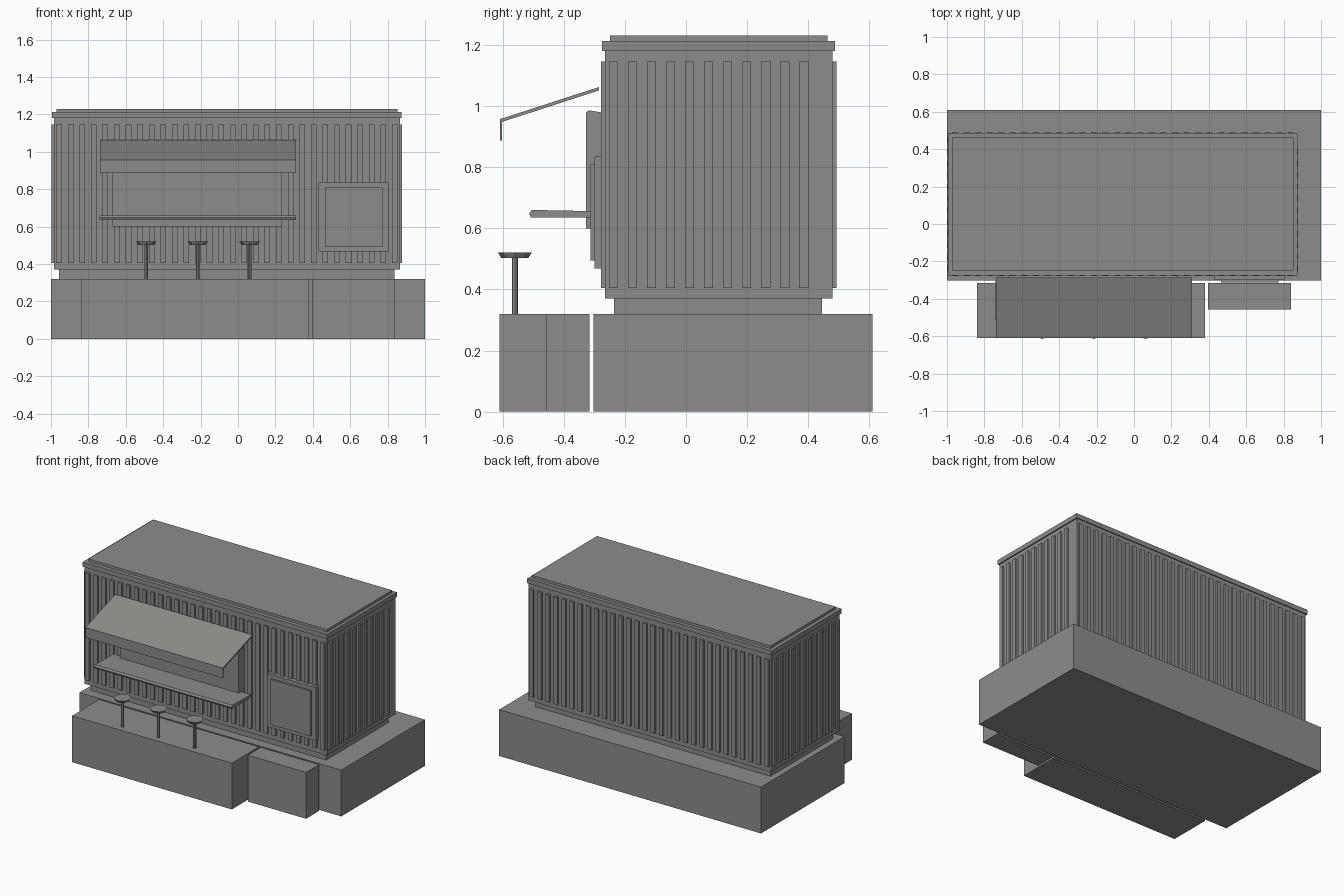
import bpy
import bmesh
from math import pi

cube = bpy.data.objects.get("Cube")
if cube:
    bpy.data.objects.remove(cube, do_unlink=True)

grey = bpy.data.materials.new("warm grey")
grey.use_nodes = True
colour = (0.27, 0.265, 0.255, 1)
grey.diffuse_color = colour
grey.node_tree.nodes["Principled BSDF"].inputs["Base Color"].default_value = colour


def finish(name, bm):
    bmesh.ops.recalc_face_normals(bm, faces=bm.faces)
    mesh = bpy.data.meshes.new(name)
    bm.to_mesh(mesh)
    bm.free()
    mesh.materials.append(grey)
    obj = bpy.data.objects.new(name, mesh)
    bpy.context.collection.objects.link(obj)
    return obj


def add_box(bm, xs, ys, zs):
    verts = bmesh.ops.create_cube(bm, size=1)["verts"]
    for v in verts:
        for i, (low, high) in enumerate((xs, ys, zs)):
            v.co[i] = high if v.co[i] > 0 else low


def box(name, xs, ys, zs):
    bm = bmesh.new()
    add_box(bm, xs, ys, zs)
    return finish(name, bm)


def extrude_x(name, profile, x0, x1):
    """Sweep a (y, z) outline along x."""
    bm = bmesh.new()
    face = bm.faces.new([bm.verts.new((x0, y, z)) for y, z in profile])
    moved = bmesh.ops.extrude_face_region(bm, geom=[face])["geom"]
    for v in moved:
        if isinstance(v, bmesh.types.BMVert):
            v.co.x = x1
    return finish(name, bm)


# Ground blocks
box("base_block", (-1, 1), (-0.302, 0.61), (0, 0.32))
box("front_deck", (-0.84, 0.38), (-0.61, -0.315), (0, 0.32))
box("front_step", (0.395, 0.84), (-0.457, -0.315), (0, 0.32))

# Kiosk body and roof
LEFT, RIGHT, FRONT, BACK = -0.985, 0.865, -0.265, 0.48
box("plinth", (-0.957, 0.838), (-0.235, 0.445), (0.32, 0.37))
box("body", (LEFT, RIGHT), (FRONT, BACK), (0.37, 1.18))
box("roof_band", (-0.995, 0.873), (-0.275, 0.487), (1.18, 1.212))
box("roof_cap", (-0.97, 0.853), (-0.248, 0.463), (1.212, 1.23))

# Vertical cladding ribs on all four walls
HALF, DEPTH, PITCH = 0.015, 0.013, 0.0623
RIB_Z = (0.405, 1.145)
ribs = bmesh.new()
for i in range(30):
    x = -0.957 + i * 0.0619
    for y0, y1 in ((FRONT - DEPTH, FRONT), (BACK, BACK + DEPTH)):
        add_box(ribs, (x - HALF, x + HALF), (y0, y1), RIB_Z)
for i in range(12):
    y = -0.2377 + i * PITCH
    add_box(ribs, (LEFT - DEPTH, LEFT), (y - HALF, y + HALF), RIB_Z)
    if i < 11:
        add_box(ribs, (RIGHT, RIGHT + DEPTH), (y - HALF, y + HALF), RIB_Z)
finish("cladding_ribs", ribs)

# Serving window with a chamfered top, counter and awning
extrude_x("serving_window",
          [(-0.27, 0.6), (-0.328, 0.6), (-0.328, 0.978), (-0.318, 0.986), (-0.27, 0.978)],
          -0.67, 0.235)
extrude_x("counter",
          [(-0.3, 0.636), (-0.508, 0.636), (-0.513, 0.648), (-0.505, 0.66), (-0.3, 0.656)],
          -0.74, 0.31)
extrude_x("awning",
          [(-0.285, 1.062), (-0.609, 0.957), (-0.609, 0.887), (-0.602, 0.887),
           (-0.602, 0.948), (-0.285, 1.051)],
          -0.738, 0.31)

# Menu board
box("board_frame", (0.43, 0.805), (-0.3, -0.27), (0.468, 0.835))
box("board_panel", (0.465, 0.773), (-0.312, -0.3), (0.495, 0.808))

# Bar stools
for x, label in ((-0.49, "right"), (-0.215, "middle"), (0.062, "left")):
    for part, low, high, z0, z1 in (("seat", 0.044, 0.055, 0.502, 0.52),
                                    ("post", 0.01, 0.01, 0.32, 0.502)):
        bm = bmesh.new()
        bmesh.ops.create_cone(bm, cap_ends=True, segments=8, radius1=low,
                              radius2=high, depth=z1 - z0)
        stool = finish(f"{label}_stool_{part}", bm)
        stool.location = (x, -0.56, (z0 + z1) / 2)
